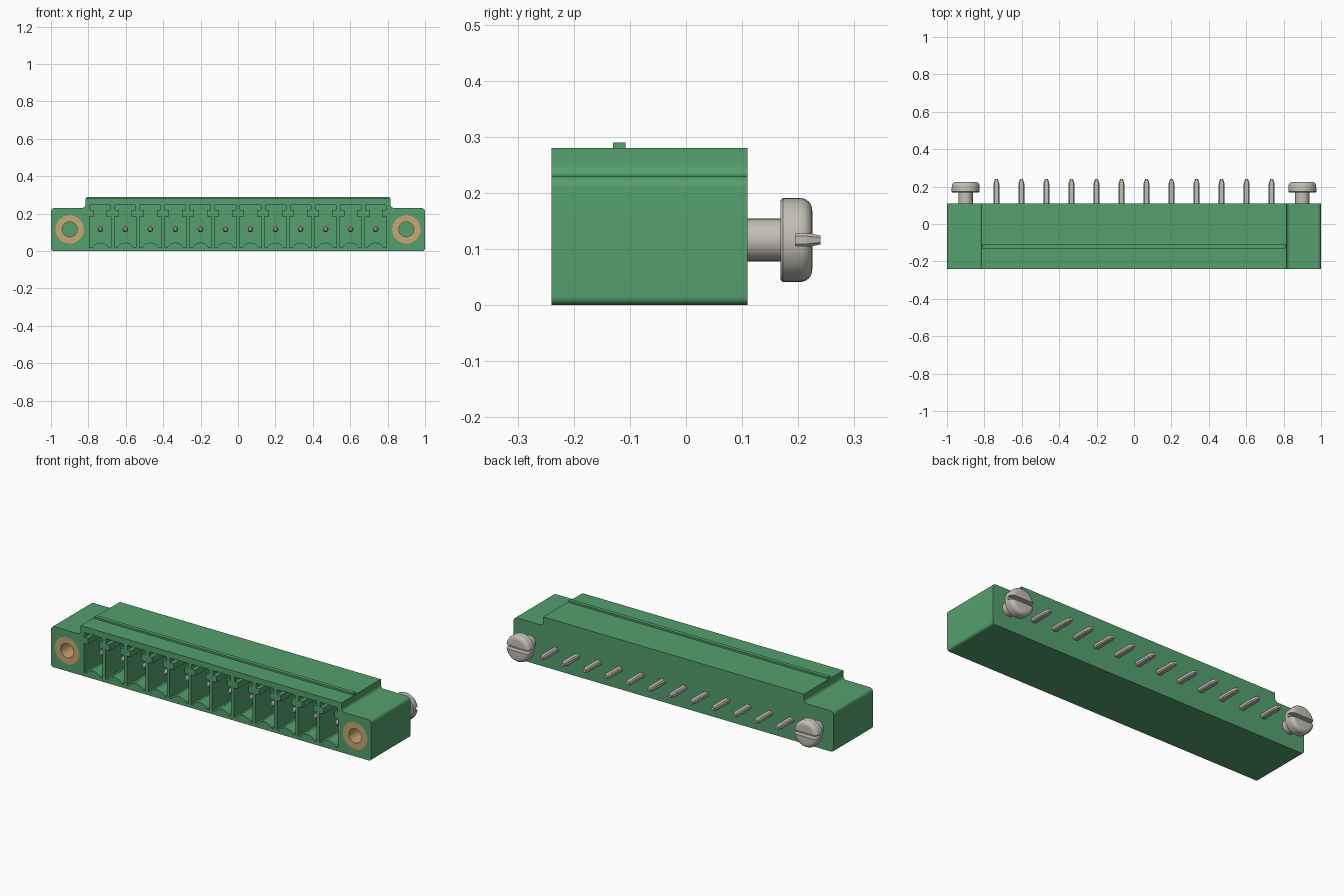
import bpy, bmesh
from math import cos, sin, pi, radians, tau

cube = bpy.data.objects.get("Cube")
if cube:
    bpy.data.objects.remove(cube, do_unlink=True)


def material(name, rgb):
    m = bpy.data.materials.new(name)
    m.use_nodes = True
    m.diffuse_color = (*rgb, 1)
    m.node_tree.nodes["Principled BSDF"].inputs["Base Color"].default_value = (*rgb, 1)
    return m


GREEN = material("green plastic", (0.09, 0.35, 0.155))
STEEL = material("warm grey metal", (0.54, 0.52, 0.46))
BRASS = material("brass", (0.57, 0.39, 0.17))
PINK = material("pinkish contact metal", (0.5, 0.38, 0.39))

FRONT, BACK = -0.24, 0.11
MID = 0.116                      # height of pins and screws
PIN_X = [0.1338 * (i - 5.5) for i in range(12)]
SCREW_X = (-0.9, 0.9)


def finish(name, bm, mat):
    bmesh.ops.remove_doubles(bm, verts=bm.verts, dist=1e-5)
    bmesh.ops.recalc_face_normals(bm, faces=bm.faces)
    mesh = bpy.data.meshes.new(name)
    bm.to_mesh(mesh)
    bm.free()
    mesh.materials.append(mat)
    ob = bpy.data.objects.new(name, mesh)
    bpy.context.collection.objects.link(ob)
    return ob


def smooth(ob):
    bpy.ops.object.select_all(action='DESELECT')
    ob.select_set(True)
    bpy.context.view_layer.objects.active = ob
    bpy.ops.object.shade_smooth_by_angle(angle=radians(32))


def arc(cx, cz, r, a0, a1, n=6):
    angles = [radians(a0 + (a1 - a0) * i / n) for i in range(n + 1)]
    return [(cx + r * cos(a), cz + r * sin(a)) for a in angles]


def prism(bm, profile, y0, y1, x=0):
    """Extrude an xz outline along y."""
    face = bm.faces.new([bm.verts.new((px + x, y0, pz)) for px, pz in profile])
    new = bmesh.ops.extrude_face_region(bm, geom=[face])["geom"]
    for v in new:
        if isinstance(v, bmesh.types.BMVert):
            v.co.y = y1


def lathe(bm, profile, x, steps=32):
    """Turn (radius, y) points about an axis along y; first and last may meet it."""
    verts = [bm.verts.new((x + r, y, MID)) for r, y in profile]
    edges = [bm.edges.new(pair) for pair in zip(verts, verts[1:])]
    bmesh.ops.spin(bm, geom=verts + edges, cent=(x, 0, MID), axis=(0, 1, 0),
                   angle=tau, steps=steps, use_merge=True)


def box(bm, x0, x1, y0, y1, z0, z1):
    prism(bm, [(x0, z0), (x1, z0), (x1, z1), (x0, z1)], y0, y1)


def cut(ob, cutter):
    mod = ob.modifiers.new("cut", 'BOOLEAN')
    mod.operation, mod.solver, mod.object = 'DIFFERENCE', 'EXACT', cutter
    bpy.ops.object.select_all(action='DESELECT')
    bpy.context.view_layer.objects.active = ob
    ob.select_set(True)
    bpy.ops.object.modifier_apply(modifier=mod.name)
    bpy.data.objects.remove(cutter, do_unlink=True)


# Housing: stepped block with rounded flanges
half = (arc(0.985, 0.015, 0.015, -90, 0) + arc(0.98, 0.21, 0.02, 0, 90)
        + arc(0.835, 0.25, 0.02, 270, 180) + [(0.815, 0.28)])
bm = bmesh.new()
prism(bm, half + [(-x, z) for x, z in reversed(half)], FRONT, BACK)
housing = finish("housing", bm, GREEN)

# Contact chambers: wide cell, narrow neck, keyed slot, arched floor
side = [(0.058, 0.02), (0.058, 0.185), (0.034, 0.185), (0.034, 0.22),
        (0.055, 0.22), (0.055, 0.247)]
floor = [(x, z) for x, z in arc(0, -0.005, 0.05, 150, 30, 8)]
chamber = side + [(-x, z) for x, z in reversed(side)] + floor
bm = bmesh.new()
for x in PIN_X:
    prism(bm, chamber, FRONT - 0.05, 0.03, x)
cut(housing, finish("chamber_cutter", bm, GREEN))

# Round seats for the threaded inserts
bm = bmesh.new()
for x in SCREW_X:
    lathe(bm, [(0, FRONT - 0.05), (0.076, FRONT - 0.05), (0.076, -0.06), (0, -0.06)], x)
cut(housing, finish("insert_seat_cutter", bm, GREEN))
smooth(housing)

# Locking ridge on top
bm = bmesh.new()
box(bm, -0.81, 0.81, -0.13, -0.108, 0.27, 0.29)
finish("top_ridge", bm, GREEN)

for label, x in zip(("right", "left"), SCREW_X):
    # Threaded insert
    bm = bmesh.new()
    ring = [(0.04, -0.06), (0.04, FRONT), (0.077, FRONT), (0.077, -0.06)]
    lathe(bm, ring + ring[:1], x)
    smooth(finish(label + "_insert", bm, BRASS))

    # Slotted screw
    bm = bmesh.new()
    rim = arc(0.053, 0.203, 0.022, 0, 90)
    lathe(bm, [(0, 0.1), (0.038, 0.1), (0.038, 0.168), (0.07, 0.168), (0.075, 0.173)]
          + rim + [(0, 0.225)], x)
    screw = finish(label + "_screw", bm, STEEL)
    bm = bmesh.new()
    box(bm, x - 0.1, x + 0.1, 0.195, 0.25, MID - 0.011, MID + 0.011)
    cut(screw, finish("slot_cutter", bm, STEEL))
    smooth(screw)

# Round contacts inside the chambers
bm = bmesh.new()
for x in PIN_X:
    lathe(bm, [(0, -0.178), (0.008, -0.176), (0.015, -0.163), (0.015, 0.04), (0, 0.04)], x, 16)
smooth(finish("contact_pins", bm, PINK))

# Flat solder tails with chamfered edges and tapered tips
bm = bmesh.new()
for x in PIN_X:
    rings = []
    for y, w, h in ((0.1, 0.016, 0.0125), (0.215, 0.016, 0.0125), (0.24, 0.008, 0.008)):
        c = h * 0.45
        quarter = [(w, h - c), (w - c, h)]
        top = quarter + [(-px, pz) for px, pz in reversed(quarter)]
        outline = top + [(-px, -pz) for px, pz in top]
        rings.append([bm.verts.new((x + px, y, MID + pz)) for px, pz in outline])
    for a, b in zip(rings, rings[1:]):
        for i in range(len(a)):
            j = (i + 1) % len(a)
            bm.faces.new((a[i], a[j], b[j], b[i]))
    bm.faces.new(rings[0])
    bm.faces.new(rings[-1])
finish("solder_tails", bm, STEEL)
